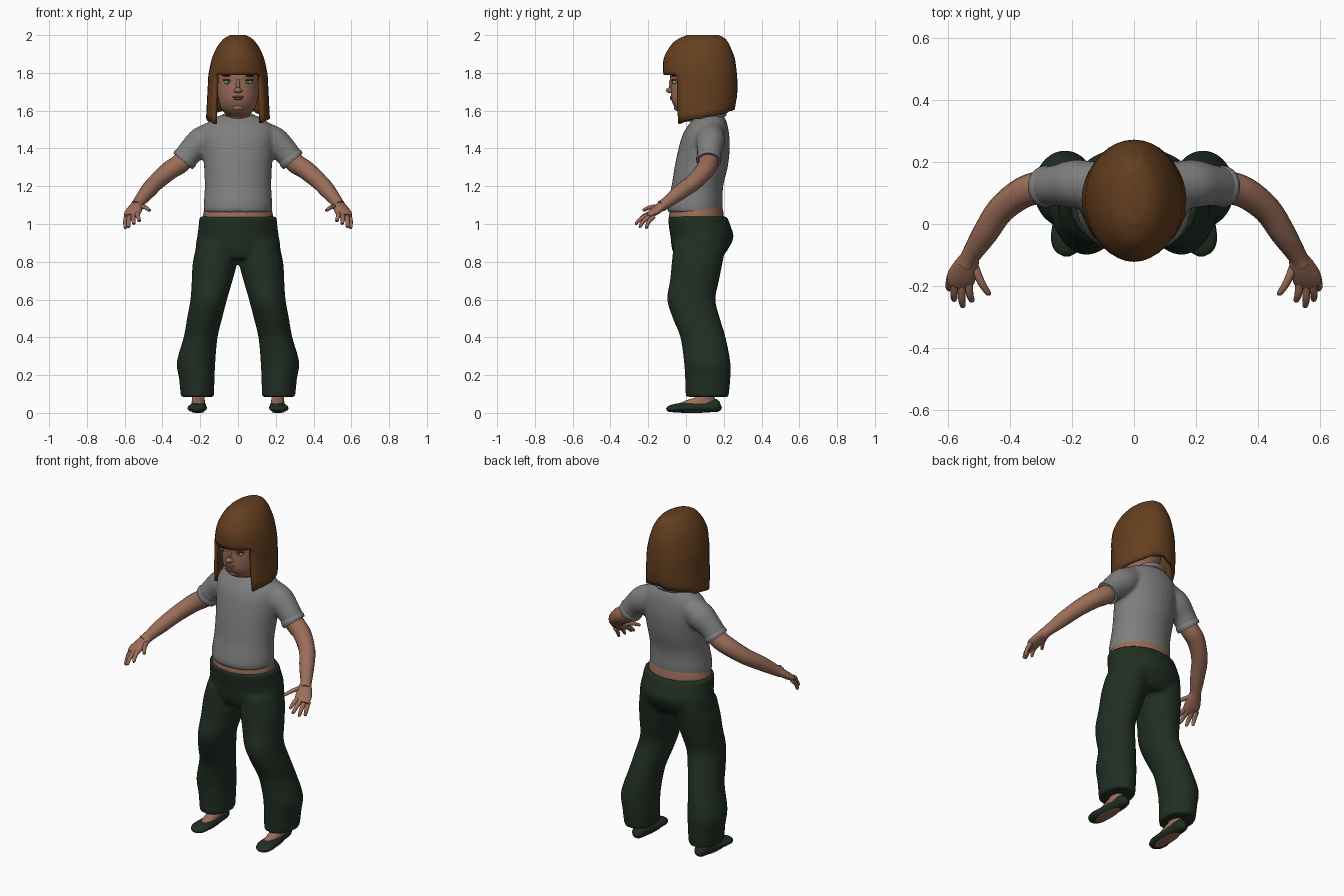
import bpy, bmesh, math, random
from mathutils import Vector, Matrix

random.seed(4)
cube = bpy.data.objects.get("Cube")
if cube:
    bpy.data.objects.remove(cube, do_unlink=True)


def material(name, rgb):
    m = bpy.data.materials.new(name)
    m.use_nodes = True
    m.diffuse_color = (*rgb, 1)
    bsdf = m.node_tree.nodes["Principled BSDF"]
    bsdf.inputs["Base Color"].default_value = (*rgb, 1)
    bsdf.inputs["Roughness"].default_value = 0.8
    return m


SKIN = material("skin", (0.33, 0.155, 0.1))
HAIR = material("brown hair", (0.13, 0.05, 0.014))
SHIRT = material("grey cotton", (0.21, 0.21, 0.21))
GREEN = material("dark green cloth", (0.015, 0.028, 0.017))
WHITE = material("eye white", (0.4, 0.38, 0.36))
IRIS = material("green iris", (0.03, 0.1, 0.06))
LASH = material("dark lash", (0.03, 0.015, 0.008))
LIPS = material("lips", (0.28, 0.11, 0.08))


def spline(rows, k=4):
    """Smooth curve through rows of numbers."""
    out = []
    for i in range(len(rows) - 1):
        quad = [rows[min(max(i + o, 0), len(rows) - 1)] for o in (-1, 0, 1, 2)]
        for j in range(k):
            t = j / k
            out.append(tuple(0.5 * (2 * b + (c - a) * t + (2 * a - 5 * b + 4 * c - d) * t ** 2
                             + (3 * b - a - 3 * c + d) * t ** 3) for a, b, c, d in zip(*quad)))
    return out + [tuple(rows[-1])]


def level(rows, n=28):
    """Horizontal rings from rows of (x, y, z, half width, half depth)."""
    turn = [math.tau * i / n for i in range(n)]
    return [[Vector((x + rx * math.sin(a), y - ry * math.cos(a), z)) for a in turn]
            for x, y, z, rx, ry in spline(rows)]


def along(rows, n=16):
    """Rings square to a path, rows of (x, y, z, half width, half height)."""
    rows = spline(rows)
    pts = [Vector(r[:3]) for r in rows]
    out = []
    for i, r in enumerate(rows):
        d = pts[min(i + 1, len(pts) - 1)] - pts[max(i - 1, 0)]
        q = d.to_track_quat('Z', 'Y')
        out.append([pts[i] + q @ Vector((r[3] * math.cos(math.tau * j / n),
                                         r[4] * math.sin(math.tau * j / n), 0)) for j in range(n)])
    return out


def flip(rings):
    return [[Vector((-v.x, v.y, v.z)) for v in ring] for ring in rings]


def finish(name, bm, mat, mirror=False):
    me = bpy.data.meshes.new(name)
    bm.to_mesh(me)
    bm.free()
    me.materials.append(mat)
    for p in me.polygons:
        p.use_smooth = True
    me.set_sharp_from_angle(angle=math.radians(50))
    ob = bpy.data.objects.new(name, me)
    bpy.context.collection.objects.link(ob)
    if mirror:
        ob.modifiers.new("both_sides", 'MIRROR')
    return ob


def solid(name, parts, mat, mirror=False, fuse=False):
    bm = bmesh.new()
    for rings in parts:
        vs = [[bm.verts.new(v) for v in ring] for ring in rings]
        n = len(vs[0])
        for a, b in zip(vs, vs[1:]):
            for i in range(n):
                bm.faces.new((a[i], b[i], b[(i + 1) % n], a[(i + 1) % n]))
        bm.faces.new(vs[0])
        bm.faces.new(vs[-1])
    bmesh.ops.recalc_face_normals(bm, faces=bm.faces)
    ob = finish(name, bm, mat, mirror)
    if fuse:
        r = ob.modifiers.new("fuse", 'REMESH')
        r.mode = 'VOXEL'
        r.voxel_size = 0.011
        r.use_smooth_shade = True
        s = ob.modifiers.new("soften", 'SMOOTH')
        s.factor = 0.5
        s.iterations = 4
    return ob


def ball(name, loc, size, mat, mirror=False):
    bm = bmesh.new()
    bmesh.ops.create_uvsphere(bm, u_segments=16, v_segments=10, radius=1,
                              matrix=Matrix.Translation(loc) @ Matrix.Diagonal((*size, 1)))
    return finish(name, bm, mat, mirror)


# Trousers: hips and two flared legs fused into one skin
hips = level([(0, .06, 1.04, .205, .157), (0, .075, .98, .21, .165), (0, .085, .93, .217, .167),
              (0, .075, .87, .225, .15), (0, .065, .815, .2, .12)])
leg = level([(.115, .075, .9, .1, .14), (.122, .06, .8, .117, .135), (.137, .045, .7, .108, .13),
             (.155, .028, .6, .097, .128), (.177, .055, .5, .093, .125), (.198, .09, .4, .09, .12),
             (.222, .112, .27, .102, .123), (.218, .115, .18, .094, .12), (.215, .112, .085, .088, .114)])
solid("trousers", [hips, leg, flip(leg)], GREEN, fuse=True)

# Bare waist between trousers and shirt
solid("waist", [level([(0, .055, .98, .18, .14), (0, .055, 1.04, .186, .145), (0, .055, 1.1, .172, .135)])], SKIN)

# Shirt: torso and short sleeves fused
torso = level([(0, .047, 1.06, .18, .143), (0, .047, 1.1, .182, .147), (0, .06, 1.2, .176, .137),
               (0, .08, 1.3, .18, .141), (0, .096, 1.4, .19, .136), (0, .105, 1.47, .195, .124),
               (0, .115, 1.52, .178, .106), (0, .125, 1.56, .13, .082), (0, .125, 1.575, .09, .065)])
sleeve = along([(.1, .13, 1.495, .065, .06), (.185, .13, 1.44, .078, .08),
                (.245, .125, 1.39, .067, .069), (.29, .12, 1.335, .063, .064)], 24)
solid("shirt", [torso, sleeve, flip(sleeve)], SHIRT, fuse=True)
solid("sleeve_cuff", [along([(.272, .121, 1.358, .063, .064), (.281, .1205, 1.346, .068, .069),
                             (.292, .12, 1.333, .065, .066)], 24)], SHIRT, True)
bpy.ops.mesh.primitive_torus_add(location=(0, .118, 1.557), rotation=(math.radians(16), 0, 0),
                                 major_radius=.086, minor_radius=.014, major_segments=36, minor_segments=10)
collar = bpy.context.object
collar.name = "collar"
collar.data.materials.append(SHIRT)
bpy.ops.object.shade_smooth()

# Arms, palms and fingers
solid("arm", [along([(x, y, z, r, r) for x, y, z, r in (
    (.25, .12, 1.385, .05), (.3, .118, 1.325, .053), (.36, .1, 1.285, .05), (.43, .045, 1.225, .045),
    (.48, -.03, 1.17, .041), (.525, -.1, 1.115, .031), (.54, -.13, 1.095, .03))])], SKIN, True)
solid("palm", [along([(.525, -.1, 1.115, .028, .025), (.54, -.135, 1.09, .04, .024),
                      (.558, -.175, 1.06, .046, .02), (.566, -.2, 1.042, .038, .013)])], SKIN, True)
fingers = {"thumb": ((.515, -.135, 1.095), (.467, -.228, 1.072)),
           "index_finger": ((.533, -.185, 1.06), (.522, -.25, 1.015)),
           "middle_finger": ((.553, -.19, 1.05), (.552, -.268, 1)),
           "ring_finger": ((.573, -.185, 1.045), (.58, -.247, .983)),
           "little_finger": ((.59, -.17, 1.042), (.596, -.212, .977))}
for name, (base, tip) in fingers.items():
    b, t = Vector(base), Vector(tip)
    mid = b.lerp(t, .55) + Vector((.003, -.004, .006))
    solid(name, [along([(*b, .014, .013), (*mid, .012, .011), (*b.lerp(t, .95), .009, .008),
                        (*t, .003, .003)], 10)], SKIN, True)

# Feet and slip-on shoes
solid("foot", [level([(.21, .115, .16, .034, .036), (.21, .105, .09, .034, .046),
                      (.21, .08, .068, .034, .075), (.21, .06, .05, .036, .095),
                      (.21, .05, .03, .034, .1)])], SKIN, True)
shoe = along([(.208, .183, .045, .012, .018), (.208, .165, .04, .035, .034), (.208, .1, .033, .04, .032),
              (.212, .02, .029, .047, .028), (.217, -.05, .025, .051, .024),
              (.217, -.088, .021, .036, .017), (.217, -.104, .018, .01, .006)])
for ring in shoe:
    for v in ring:
        v.z = max(v.z, .004)
solid("shoe", [shoe], GREEN, True)
ball("sole", (.212, .03, .004), (.033, .1, .004), SKIN, True)

# Head and neck
solid("head", [level([(0, .115, 1.5, .075, .065), (0, .105, 1.565, .066, .066), (0, .065, 1.583, .066, .088),
                      (0, .045, 1.61, .09, .098), (0, .045, 1.65, .103, .12), (0, .05, 1.7, .109, .131),
                      (0, .055, 1.75, .111, .136), (0, .06, 1.8, .11, .143), (0, .07, 1.88, .09, .12),
                      (0, .08, 1.93, .05, .07)])], SKIN)

# Face details
ball("nose_tip", (0, -.084, 1.708), (.02, .022, .015), SKIN)
ball("nose_bridge", (0, -.076, 1.735), (.011, .015, .036), SKIN)
ball("nostril", (.014, -.08, 1.705), (.01, .014, .009), SKIN, True)
ball("upper_lip", (0, -.074, 1.672), (.03, .012, .006), LIPS)
ball("lower_lip", (0, -.072, 1.662), (.026, .012, .007), LIPS)
ball("chin", (0, -.04, 1.617), (.035, .025, .02), SKIN)
ball("eye", (.052, -.061, 1.751), (.023, .011, .01), WHITE, True)
ball("iris", (.052, -.068, 1.752), (.01, .0065, .009), IRIS, True)
ball("eyelash", (.054, -.062, 1.762), (.027, .013, .004), LASH, True)
ball("eyebrow", (.055, -.064, 1.785), (.03, .012, .004), LASH, True)

# Hair: bobbed shell with a fringe, open over the face
N, GAP, FRINGE = 36, 5, 1.79
crown = spline([(2, .09, .04, .085), (1.985, .087, .07, .118), (1.965, .08, .09, .143),
                (1.93, .075, .115, .166), (1.87, .07, .14, .19), (FRINGE, .075, .157, .195)], 3)
bm = bmesh.new()
rows = []
for z, cy, rx, ry in crown:
    row = []
    for j in range(N):
        a = math.tau * j / N
        part = .006 if j == N // 2 and z > 1.9 else 0
        row.append(bm.verts.new((rx * math.sin(a), cy - (ry - part) * math.cos(a), z)))
    rows.append(row)
ends = [1.535 + .08 * max(0, min(j, N - j) - GAP) / 13 + random.uniform(-.006, .006) for j in range(N)]
for step in range(1, 7):
    t = step / 6
    row = []
    for j in range(N):
        a = math.tau * j / N
        rx, ry = .157 + .012 * t, .195 - .03 * max(0, t - .6)
        row.append(bm.verts.new((rx * math.sin(a), .077 - ry * math.cos(a), FRINGE - t * (FRINGE - ends[j]))))
    rows.append(row)
bm.faces.new(rows[0])
for k, (up, low) in enumerate(zip(rows, rows[1:])):
    for j in range(N):
        if k >= len(crown) - 1 and (j < GAP or j >= N - GAP):
            continue
        i = (j + 1) % N
        bm.faces.new((up[j], low[j], low[i], up[i]))
bmesh.ops.delete(bm, geom=[v for v in bm.verts if not v.link_faces], context='VERTS')
hair = finish("hair", bm, HAIR)
shell = hair.modifiers.new("thickness", 'SOLIDIFY')
shell.thickness = .02
shell.offset = -1
